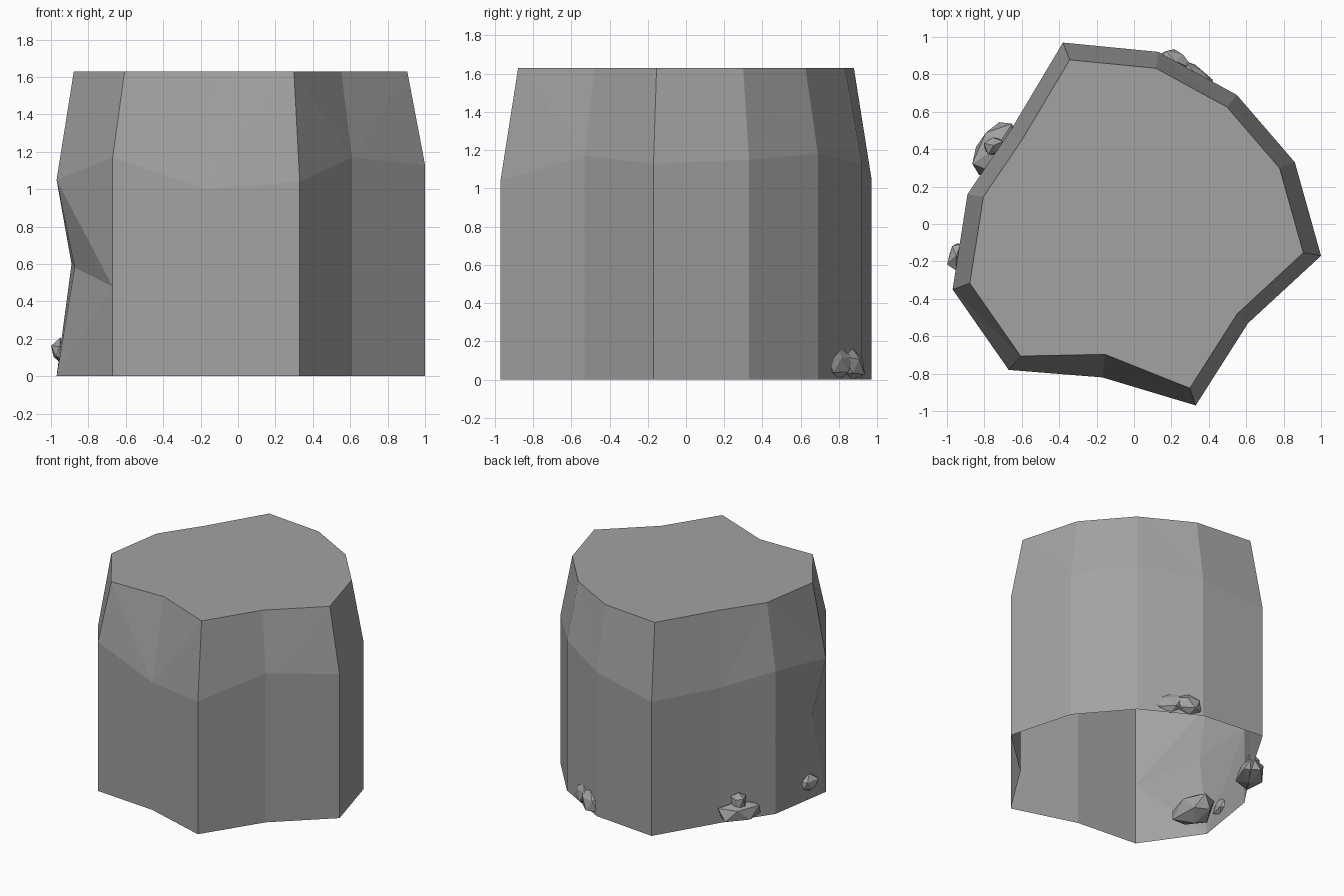
import bpy, bmesh, random
from mathutils import Vector, Matrix

cube = bpy.data.objects.get("Cube")
if cube:
    bpy.data.objects.remove(cube)


def material(name, value):
    m = bpy.data.materials.new(name)
    m.use_nodes = True
    colour = (value, value, value, 1)
    m.diffuse_color = colour
    m.node_tree.nodes["Principled BSDF"].inputs["Base Color"].default_value = colour
    return m


stone = material("stone grey", 0.36)


def add_object(name, bm):
    mesh = bpy.data.meshes.new(name)
    bm.to_mesh(mesh)
    bm.free()
    mesh.materials.append(stone)
    bpy.context.collection.objects.link(bpy.data.objects.new(name, mesh))


# Main boulder: outline corners (x, y) with the heights of the two middle rings
HEIGHT = 1.63
TAPER = 0.905
corners = [
    (-.38, .97, .50, 1.05), (.13, .92, .60, 1.13), (.55, .69, .60, 1.18),
    (.86, .33, .48, 1.15), (1.0, -.17, .59, 1.13), (.61, -.53, .60, 1.17),
    (.33, -.97, .50, 1.04), (-.17, -.82, .52, 1.00), (-.67, -.78, .48, 1.17),
    (-.97, -.35, .58, 1.05), (-.89, .16, .60, 1.12), (-.66, .50, .48, 1.06),
]
bm = bmesh.new()
columns = []
for i, (x, y, low, high) in enumerate(corners):
    dent = 0.9 if i == 9 else 1.0
    columns.append([bm.verts.new(p) for p in (
        (x, y, 0), (x * dent, y * dent, low), (x, y, high))])
    # the front hollow is cut a little deeper at the rim
    t = 0.85 if i == 7 else TAPER
    columns[-1].append(bm.verts.new((x * TAPER, y * t, HEIGHT)))

# Facets fan out from every other column
for i in range(len(columns)):
    a, b = columns[i], columns[(i + 1) % len(columns)]
    for k in range(3):
        if (i + k) % 2 == 0:
            tris = ((a[k], a[k + 1], b[k]), (b[k], a[k + 1], b[k + 1]))
        else:
            tris = ((a[k], b[k + 1], b[k]), (a[k], a[k + 1], b[k + 1]))
        for tri in tris:
            bm.faces.new(tri)
bm.faces.new([c[3] for c in reversed(columns)])
bmesh.ops.recalc_face_normals(bm, faces=bm.faces)
# open underside: make sure the cap looks up
if max(bm.faces, key=lambda f: f.calc_center_median().z).normal.z < 0:
    bmesh.ops.reverse_faces(bm, faces=bm.faces)
add_object("boulder", bm)


# Small jagged stones half sunk into the foot of the boulder
def chunk(bm, centre, size, turn, rng):
    verts = bmesh.ops.create_icosphere(bm, subdivisions=1, radius=1)["verts"]
    spin = Matrix.Rotation(turn, 3, "Z")
    for v in verts:
        p = v.co * rng.uniform(0.75, 1.1)
        p = spin @ Vector([c * s for c, s in zip(p, size)])
        v.co = p + Vector(centre)
        v.co.z = max(v.co.z, 0)


def small_stone(name, seed, chunks):
    rng = random.Random(seed)
    bm = bmesh.new()
    for centre, size, turn in chunks:
        chunk(bm, centre, size, turn, rng)
    add_object(name, bm)


small_stone("back_stone", 3, [
    ((.22, .87, .07), (.11, .07, .10), -.4),
    ((.33, .80, .08), (.12, .05, .09), -.6)])
small_stone("right_back_stone", 5, [
    ((-.74, .40, .08), (.17, .11, .09), 1.0),
    ((-.75, .42, .15), (.06, .06, .10), .4)])
small_stone("right_stone", 8, [
    ((-.83, -.32, .13), (.13, .21, .13), 0),
    ((-.95, -.17, .13), (.05, .10, .07), -.2)])
